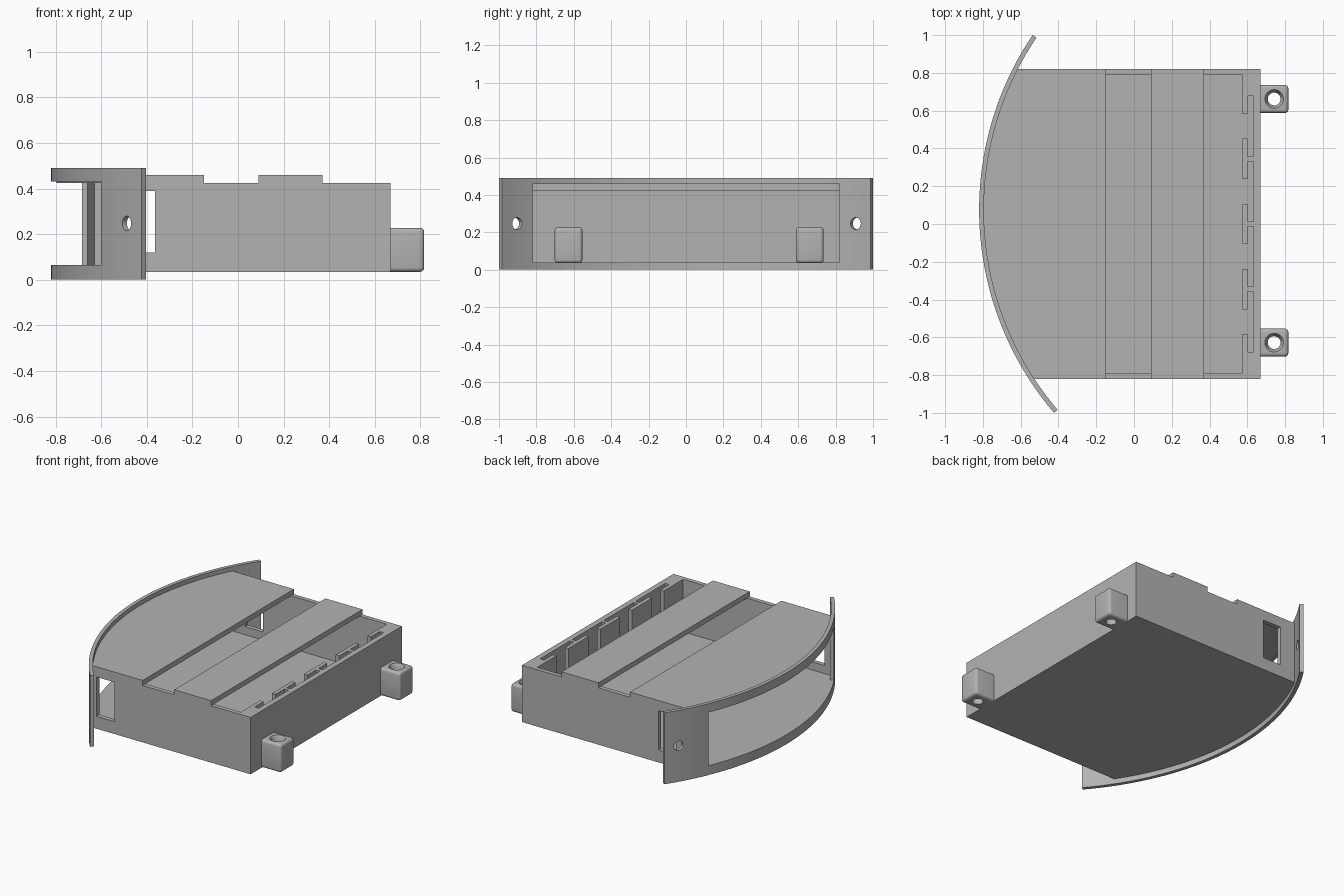
import bpy, bmesh
from math import sin, cos, radians
from mathutils import Matrix, Vector

old = bpy.data.objects.get("Cube")
if old:
    bpy.data.objects.remove(old, do_unlink=True)

grey = bpy.data.materials.new("plain_grey")
grey.use_nodes = True
grey.diffuse_color = (0.45, 0.45, 0.45, 1)
grey.node_tree.nodes["Principled BSDF"].inputs["Base Color"].default_value = (0.45, 0.45, 0.45, 1)

# Curved face: centre and radii of the arc
CX, CY = 0.835, 0.075
R_OUT, R_IN = 1.655, 1.63


def arc(r, a0, a1, n=40):
    steps = [radians(a0 + (a1 - a0) * i / n) for i in range(n + 1)]
    return [(CX - r * cos(a), CY + r * sin(a)) for a in steps]


def finish(bm, name):
    bmesh.ops.recalc_face_normals(bm, faces=bm.faces)
    mesh = bpy.data.meshes.new(name)
    bm.to_mesh(mesh)
    bm.free()
    mesh.materials.append(grey)
    ob = bpy.data.objects.new(name, mesh)
    bpy.context.collection.objects.link(ob)
    return ob


def prism(name, outline, z0, z1):
    bm = bmesh.new()
    face = bm.faces.new([bm.verts.new((x, y, z0)) for x, y in outline])
    ext = bmesh.ops.extrude_face_region(bm, geom=[face])
    top = [v for v in ext["geom"] if isinstance(v, bmesh.types.BMVert)]
    bmesh.ops.translate(bm, verts=top, vec=(0, 0, z1 - z0))
    return finish(bm, name)


def box(name, x0, x1, y0, y1, z0, z1):
    return prism(name, [(x0, y0), (x1, y0), (x1, y1), (x0, y1)], z0, z1)


def cylinder(name, centre, r0, r1, depth, direction=(0, 0, 1)):
    bm = bmesh.new()
    turn = Vector((0, 0, 1)).rotation_difference(Vector(direction)).to_matrix().to_4x4()
    bmesh.ops.create_cone(bm, cap_ends=True, segments=32, radius1=r0, radius2=r1,
                          depth=depth, matrix=Matrix.Translation(centre) @ turn)
    return finish(bm, name)


def cut(ob, *cutters):
    for cutter in cutters:
        mod = ob.modifiers.new("cut", 'BOOLEAN')
        mod.operation, mod.solver, mod.object = 'DIFFERENCE', 'EXACT', cutter
        bpy.context.view_layer.update()
        graph = bpy.context.evaluated_depsgraph_get()
        result = bpy.data.meshes.new_from_object(ob.evaluated_get(graph))
        ob.modifiers.clear()
        ob.data = result
        bpy.data.objects.remove(cutter, do_unlink=True)


def smooth(ob):
    bpy.ops.object.select_all(action='DESELECT')
    ob.select_set(True)
    bpy.context.view_layer.objects.active = ob
    bpy.ops.object.shade_smooth_by_angle(angle=radians(30))


def body_outline(x_right):
    # Straight sides with the left edge following the arc
    half = 0.82
    edge = [p for p in arc(R_IN + 0.002, -33.1, 27.1)]
    edge[0], edge[-1] = (edge[0][0], -half), (edge[-1][0], half)
    return edge + [(x_right, half), (x_right, -half)]


# Open tray: floor, two side walls and a thick end wall
tray = prism("tray_body", body_outline(0.67), 0.035, 0.425)
cut(tray,
    box("cavity", -1, 0.575, -0.79, 0.79, 0.065, 0.6),
    box("side_openings", -0.5, -0.365, -1, 1, 0.12, 0.39))

# Four T-shaped pockets in the end wall
for y in (-0.517, -0.172, 0.172, 0.517):
    cut(tray,
        box("pocket", 0.602, 0.632, y - 0.16, y + 0.16, 0.066, 0.6),
        box("pocket_mouth", 0.55, 0.61, y - 0.065, y + 0.065, 0.066, 0.6))
smooth(tray)

# Roof panel behind the curved face, and the cross strip
smooth(prism("roof_panel", body_outline(-0.15), 0.425, 0.46))
box("roof_strip", 0.09, 0.37, -0.82, 0.82, 0.425, 0.46)

# Curved face plate with a wide window and two screw holes
plate = prism("curved_face_plate", arc(R_OUT, -40.5, 34) + arc(R_IN, 34, -40.5), 0, 0.49)
cut(plate, prism("window", arc(1.75, -29.8, 23.4) + arc(1.5, 23.4, -29.8), 0.065, 0.43))
for angle in (-36.9, 30.7):
    a = radians(angle)
    out = (-cos(a), sin(a), 0)
    cut(plate, cylinder("screw_hole", (CX + 1.64 * out[0], CY + 1.64 * out[1], 0.247),
                        0.032, 0.032, 0.2, out))
smooth(plate)

# Rounded mounting lugs with countersunk holes
for name, y in (("front_lug", -0.628), ("back_lug", 0.662)):
    lug = box(name, 0.66, 0.817, y - 0.074, y + 0.074, 0.035, 0.228)
    bm = bmesh.new()
    bm.from_mesh(lug.data)
    edges = [e for e in bm.edges if max(v.co.x for v in e.verts) > 0.7]
    bmesh.ops.bevel(bm, geom=edges, offset=0.018, segments=4, profile=0.5, affect='EDGES')
    bm.to_mesh(lug.data)
    bm.free()
    cut(lug,
        cylinder("bore", (0.742, y, 0.15), 0.034, 0.034, 0.5),
        cylinder("countersink", (0.742, y, 0.214), 0.034, 0.05, 0.03))
    smooth(lug)
